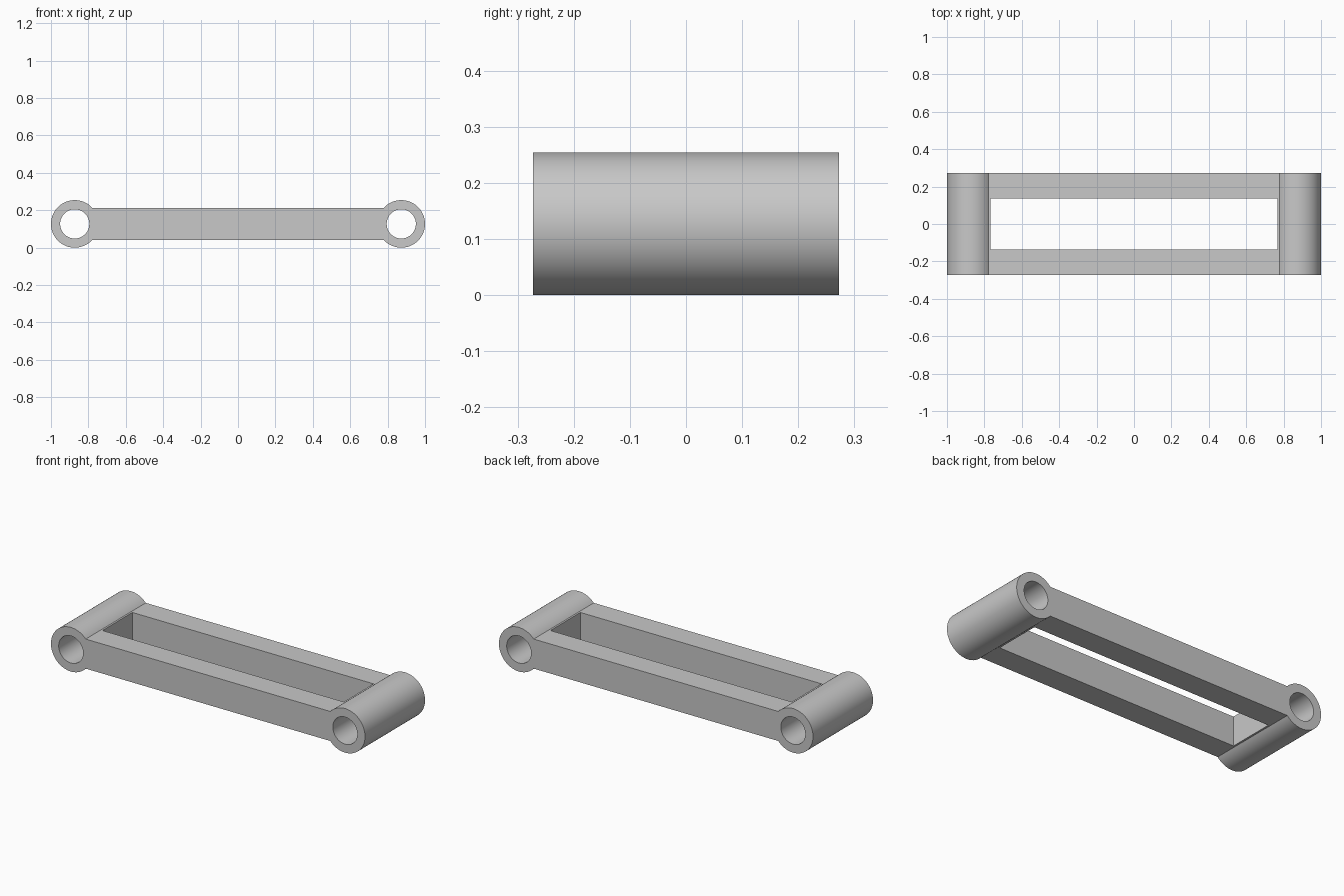
import bpy
import bmesh
from math import asin, cos, sin, pi

cube = bpy.data.objects.get("Cube")
if cube:
    bpy.data.objects.remove(cube)

RADIUS = 0.127        # outer radius of the end barrels
BORE = 0.078          # radius of the pin holes
CENTRE = 1 - RADIUS   # barrel axis distance from the middle
HALF_BAR = 0.085      # half height of the side rails
HALF_DEPTH = 0.273
SLOT_X, SLOT_Y = 0.768, 0.136
STEPS = 72

grey = bpy.data.materials.new("light grey")
grey.use_nodes = True
grey.diffuse_color = (0.58, 0.58, 0.58, 1)
grey.node_tree.nodes["Principled BSDF"].inputs["Base Color"].default_value = grey.diffuse_color


def extrude_profile(name, points, half_depth):
    """Extrude an outline in the xz plane along y, centred on y = 0."""
    bm = bmesh.new()
    face = bm.faces.new([bm.verts.new((x, -half_depth, z)) for x, z in points])
    result = bmesh.ops.extrude_face_region(bm, geom=[face])
    moved = [v for v in result["geom"] if isinstance(v, bmesh.types.BMVert)]
    bmesh.ops.translate(bm, verts=moved, vec=(0, 2 * half_depth, 0))
    bmesh.ops.recalc_face_normals(bm, faces=bm.faces)
    mesh = bpy.data.meshes.new(name)
    bm.to_mesh(mesh)
    bm.free()
    mesh.materials.append(grey)
    obj = bpy.data.objects.new(name, mesh)
    bpy.context.collection.objects.link(obj)
    return obj


def arc(cx, radius, start, end, steps):
    return [(cx + radius * cos(start + (end - start) * i / steps),
             RADIUS + radius * sin(start + (end - start) * i / steps))
            for i in range(steps + 1)]


# Link body: two round ends joined by a straight bar
join = pi - asin(HALF_BAR / RADIUS)
outline = arc(CENTRE, RADIUS, -join, join, STEPS)
outline += arc(-CENTRE, RADIUS, pi - join, pi + join, STEPS)
link = extrude_profile("link_frame", outline, HALF_DEPTH)

# Cutters: a pin hole in each end and the rectangular window between the rails
cutters = [extrude_profile(name, arc(side * CENTRE, BORE, 0, 2 * pi, STEPS)[:-1], 0.4)
           for name, side in (("left_bore", 1), ("right_bore", -1))]
cutters.append(extrude_profile(
    "window_cutter",
    [(-SLOT_X, -0.1), (SLOT_X, -0.1), (SLOT_X, 0.4), (-SLOT_X, 0.4)], SLOT_Y))

for cutter in cutters:
    cutter.hide_render = True
    cut = link.modifiers.new(cutter.name, "BOOLEAN")
    cut.operation = "DIFFERENCE"
    cut.solver = "EXACT"
    cut.object = cutter

# Bake the cuts, then drop the helpers
depsgraph = bpy.context.evaluated_depsgraph_get()
cut_mesh = bpy.data.meshes.new_from_object(link.evaluated_get(depsgraph))
link.modifiers.clear()
link.data = cut_mesh
for cutter in cutters:
    bpy.data.objects.remove(cutter)

# Smooth barrels with crisp edges
bpy.ops.object.select_all(action="DESELECT")
link.select_set(True)
bpy.context.view_layer.objects.active = link
bpy.ops.object.shade_smooth_by_angle(angle=pi / 6)
